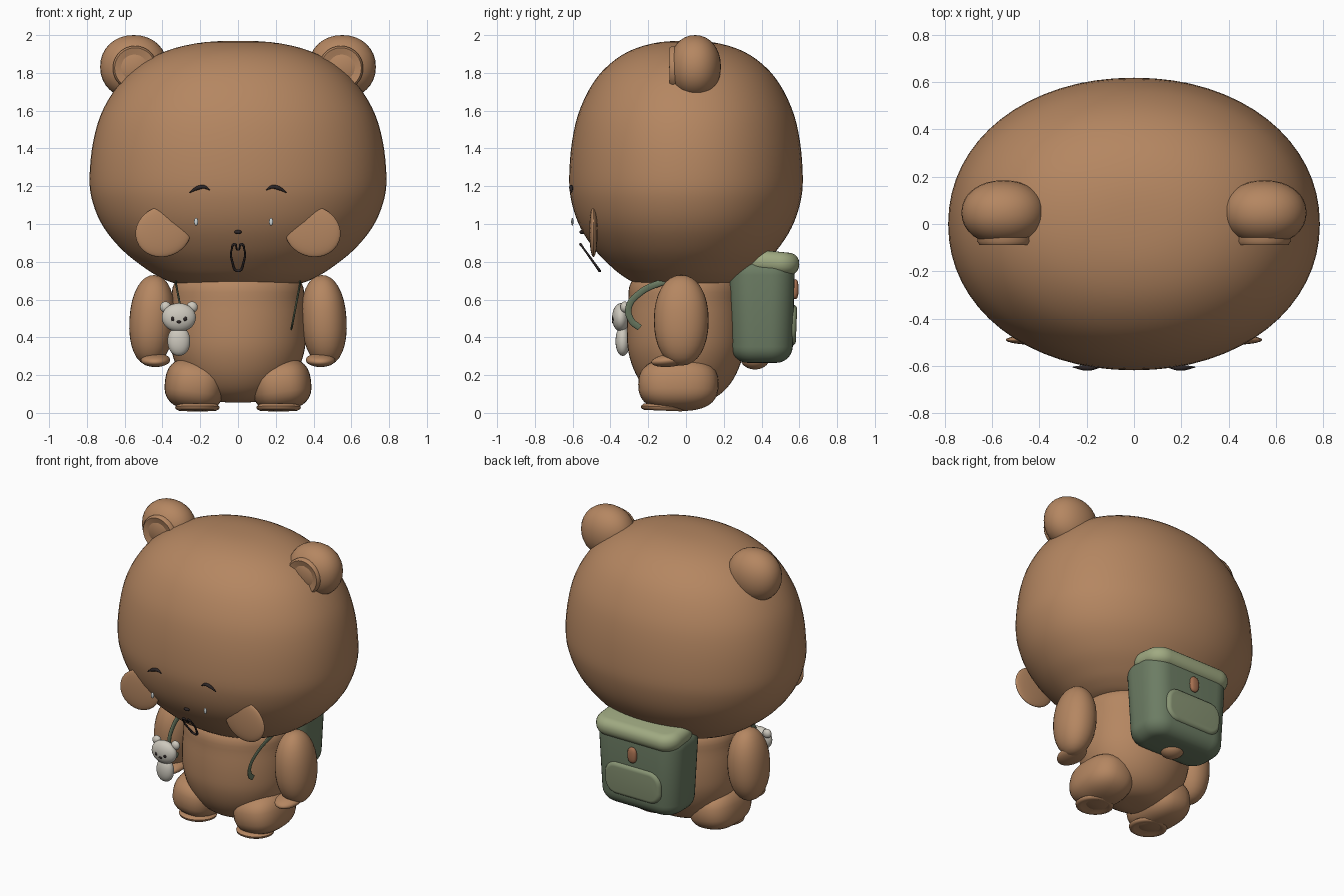
import bpy, bmesh, math
from mathutils import Vector

if "Cube" in bpy.data.objects:
    bpy.data.objects.remove(bpy.data.objects["Cube"])


def material(name, rgb):
    m = bpy.data.materials.new(name)
    m.diffuse_color = (*rgb, 1)
    m.use_nodes = True
    m.node_tree.nodes["Principled BSDF"].inputs["Base Color"].default_value = m.diffuse_color
    return m


BROWN = material("brown fur", (0.46, 0.24, 0.12))
DARK = material("dark face lines", (0.026, 0.019, 0.019))
GREEN = material("dark green canvas", (0.15, 0.203, 0.126))
LIGHT = material("light green lid", (0.352, 0.402, 0.223))
POCKET = material("pocket green", (0.24, 0.29, 0.17))
BUTTON = material("button brown", (0.38, 0.16, 0.08))
WHITE = material("off white", (0.61, 0.58, 0.51))
TEAR = material("pale tear", (0.6, 0.65, 0.66))


def activate(ob):
    bpy.ops.object.select_all(action='DESELECT')
    ob.select_set(True)
    bpy.context.view_layer.objects.active = ob


def finish(name, bm, mat, loc=(0, 0, 0), rot=(0, 0, 0), angle=50):
    bmesh.ops.recalc_face_normals(bm, faces=bm.faces)
    me = bpy.data.meshes.new(name)
    bm.to_mesh(me)
    bm.free()
    me.materials.append(mat)
    ob = bpy.data.objects.new(name, me)
    bpy.context.collection.objects.link(ob)
    ob.location, ob.rotation_euler = loc, rot
    activate(ob)
    bpy.ops.object.shade_smooth_by_angle(angle=math.radians(angle))
    return ob


def spow(c, p):
    return math.copysign(abs(c) ** p, c)


def smooth_profile(pts, steps=4):
    # Catmull-Rom curve through the profile points
    p = [Vector(a) for a in pts]
    p = [Vector((-p[1].x, p[1].y))] + p + [Vector((-p[-2].x, p[-2].y))]
    out = []
    for a, b, c, d in zip(p, p[1:], p[2:], p[3:]):
        for i in range(steps):
            t = i / steps
            out.append(0.5 * (2 * b + (c - a) * t + (2 * a - 5 * b + 4 * c - d) * t * t
                              + (3 * b - a - 3 * c + d) * t ** 3))
    return out + [p[-2]]


def lathe(name, pts, mat, ys=1.0, seg=48, power=1.0, **kw):
    bm = bmesh.new()
    rings = []
    angles = [2 * math.pi * i / seg for i in range(seg)]
    for r, z in pts:
        rings.append([bm.verts.new((r * spow(math.cos(a), power),
                                    ys * r * spow(math.sin(a), power), z)) for a in angles])
    for a, b in zip(rings, rings[1:]):
        for i in range(seg):
            j = (i + 1) % seg
            bm.faces.new((a[i], a[j], b[j], b[i]))
    bmesh.ops.remove_doubles(bm, verts=bm.verts, dist=1e-5)
    return finish(name, bm, mat, **kw)


def ellipsoid(name, loc, radii, mat, rot=(0, 0, 0), power=1.0, seg=32):
    bm = bmesh.new()
    bmesh.ops.create_uvsphere(bm, u_segments=seg, v_segments=seg // 2, radius=1)
    for v in bm.verts:
        v.co = [spow(c, power) * r for c, r in zip(v.co, radii)]
    return finish(name, bm, mat, loc=loc, rot=rot)


def rounded_box(name, loc, size, corner, rim, mat, taper=0.0, rot=(0, 0, 0)):
    # Box with wide upright corners and a softer rim at top and bottom
    bm = bmesh.new()
    bmesh.ops.create_cube(bm, size=1)
    for v in bm.verts:
        k = 1 - taper * (0.5 - v.co.z)
        v.co = (v.co.x * size[0] * k, v.co.y * size[1] * k, v.co.z * size[2])
    upright = [e for e in bm.edges if abs(e.verts[0].co.z - e.verts[1].co.z) > 1e-4]
    bmesh.ops.bevel(bm, geom=upright, offset=corner, segments=8, profile=0.5, affect='EDGES')
    flat = [e for e in bm.edges if abs(e.verts[0].co.z - e.verts[1].co.z) < 1e-4]
    bmesh.ops.bevel(bm, geom=flat, offset=rim, segments=6, profile=0.5, affect='EDGES')
    return finish(name, bm, mat, loc=loc, rot=rot)


def tube(name, pts, radius, mat, taper=None, closed=False):
    cu = bpy.data.curves.new(name, 'CURVE')
    cu.dimensions = '3D'
    cu.bevel_depth, cu.bevel_resolution, cu.resolution_u = radius, 3, 8
    cu.use_fill_caps = True
    sp = cu.splines.new('BEZIER')
    sp.bezier_points.add(len(pts) - 1)
    sp.use_cyclic_u = closed
    for i, (bp, p) in enumerate(zip(sp.bezier_points, pts)):
        bp.co = p
        bp.handle_left_type = bp.handle_right_type = 'AUTO'
        bp.radius = taper[i] if taper else 1
    cu.materials.append(mat)
    ob = bpy.data.objects.new(name, cu)
    bpy.context.collection.objects.link(ob)
    activate(ob)
    bpy.ops.object.convert(target='MESH')
    return bpy.context.view_layer.objects.active


# Head and torso
lathe("head", smooth_profile([(0, 0.67), (0.2, 0.672), (0.33, 0.685), (0.42, 0.722), (0.50, 0.772),
                              (0.61, 0.86), (0.71, 0.98), (0.768, 1.11), (0.786, 1.24),
                              (0.766, 1.44), (0.71, 1.615), (0.595, 1.78), (0.43, 1.895),
                              (0.23, 1.955), (0, 1.97)]),
      BROWN, ys=0.787, seg=64, power=0.96)
lathe("torso", smooth_profile([(0, 0.055), (0.13, 0.065), (0.23, 0.115), (0.305, 0.205), (0.35, 0.32),
                               (0.36, 0.44), (0.352, 0.58), (0.335, 0.69), (0.22, 0.77), (0, 0.79)]),
      BROWN, ys=0.87)
ellipsoid("tail", (0, 0.365, 0.285), (0.075, 0.075, 0.055), BROWN)

for s, side in ((-1, "left"), (1, "right")):
    # Ears with a shallow dish set in the front
    ellipsoid(side + "_ear", (s * 0.552, 0.048, 1.832), (0.178, 0.137, 0.168), BROWN, power=0.95)
    lathe(side + "_inner_ear", [(0.117, -0.04), (0.118, -0.008), (0.108, 0.006), (0.09, 0.002),
                                (0.06, -0.006), (0, -0.014)],
          BROWN, loc=(s * 0.545, -0.082, 1.825), rot=(math.pi / 2, 0, 0))
    # Cheek discs
    ellipsoid(side + "_cheek", (s * 0.395, -0.49, 0.96), (0.15, 0.022, 0.133), BROWN,
              rot=(0, s * 0.35, 0))
    # Closed eyes
    tube(side + "_eye", [(s * 0.15, -0.608, 1.18), (s * 0.18, -0.609, 1.196),
                         (s * 0.215, -0.608, 1.19), (s * 0.258, -0.605, 1.165)],
         0.011, DARK, taper=[0.2, 0.9, 1, 0.2])
    # Arms and paws
    ellipsoid(side + "_arm", (s * 0.455, -0.025, 0.49), (0.12, 0.145, 0.24), BROWN,
              rot=(0, s * -0.06, 0), power=0.93)
    ellipsoid(side + "_paw", (s * 0.437, -0.075, 0.28), (0.078, 0.11, 0.035), BROWN,
              rot=(0.12, 0, 0))
    # Legs and soles
    ellipsoid(side + "_leg", (s * 0.228, -0.04, 0.15), (0.16, 0.213, 0.138), BROWN,
              rot=(0, s * -0.13, 0), power=0.78)
    lathe(side + "_sole", [(0, 0.03), (0.1, 0.035), (0.118, 0.02), (0.115, 0.008), (0.1, 0.0),
                           (0.085, 0.004), (0.05, 0.014), (0, 0.017)],
          BROWN, loc=(s * 0.215, -0.122, 0.012), rot=(-0.04, 0, 0))
    # Flat backpack straps, sloping inward toward the lower end
    strap = tube(side + "_strap", [(0, 0.10, 0.74), (0, -0.13, 0.69), (0, -0.25, 0.63),
                                   (0, -0.303, 0.56), (0, -0.29, 0.49), (0, -0.245, 0.45)], 0.018, GREEN)
    for v in strap.data.vertices:
        v.co.x = s * (0.283 + min(0.045, (v.co.z - 0.445) * 0.19)) + v.co.x * 0.3

# Nose, mouth outline and tears
ellipsoid("nose", (0, -0.55, 0.957), (0.02, 0.014, 0.011), DARK, seg=16)
outline = [(0, 0.862), (0.018, 0.893), (0.033, 0.868), (0.03, 0.80), (0, 0.752),
           (-0.03, 0.80), (-0.033, 0.868), (-0.018, 0.893)]
tube("mouth", [(x, -0.56 + (0.895 - z) * 0.72, z) for x, z in outline], 0.007, DARK,
     taper=[0.5, 1, 0.7, 0.9, 1.1, 0.9, 0.7, 1], closed=True)
for x, side in ((-0.222, "left"), (0.175, "right")):
    ellipsoid(side + "_tear", (x, -0.602, 1.012), (0.011, 0.006, 0.021), TEAR, seg=12)

# Backpack
rounded_box("backpack", (0, 0.402, 0.54), (0.63, 0.35, 0.55), 0.125, 0.085, GREEN, taper=0.08)
rounded_box("backpack_lid", (0, 0.45, 0.797), (0.62, 0.30, 0.12), 0.11, 0.056, LIGHT, rot=(-0.1, 0, 0))
rounded_box("backpack_pocket", (0, 0.555, 0.465), (0.42, 0.22, 0.06), 0.085, 0.026, POCKET,
            rot=(math.pi / 2 - 0.04, 0, 0))
ellipsoid("backpack_button", (0, 0.578, 0.655), (0.033, 0.018, 0.053), BUTTON, power=0.8, seg=20)

# Small bear charm hanging on the left strap
CX = -0.313
ellipsoid("charm_head", (CX, -0.345, 0.505), (0.09, 0.046, 0.076), WHITE)
ellipsoid("charm_body", (CX, -0.335, 0.38), (0.06, 0.038, 0.078), WHITE, power=0.95)
for s, side in ((-1, "left"), (1, "right")):
    ellipsoid("charm_%s_ear" % side, (CX + s * 0.07, -0.325, 0.56), (0.03, 0.023, 0.03), WHITE, seg=16)
    ellipsoid("charm_%s_eye" % side, (CX + s * 0.033, -0.386, 0.498), (0.01, 0.005, 0.012), DARK, seg=12)
ellipsoid("charm_nose", (CX, -0.388, 0.482), (0.012, 0.005, 0.008), DARK, seg=12)
